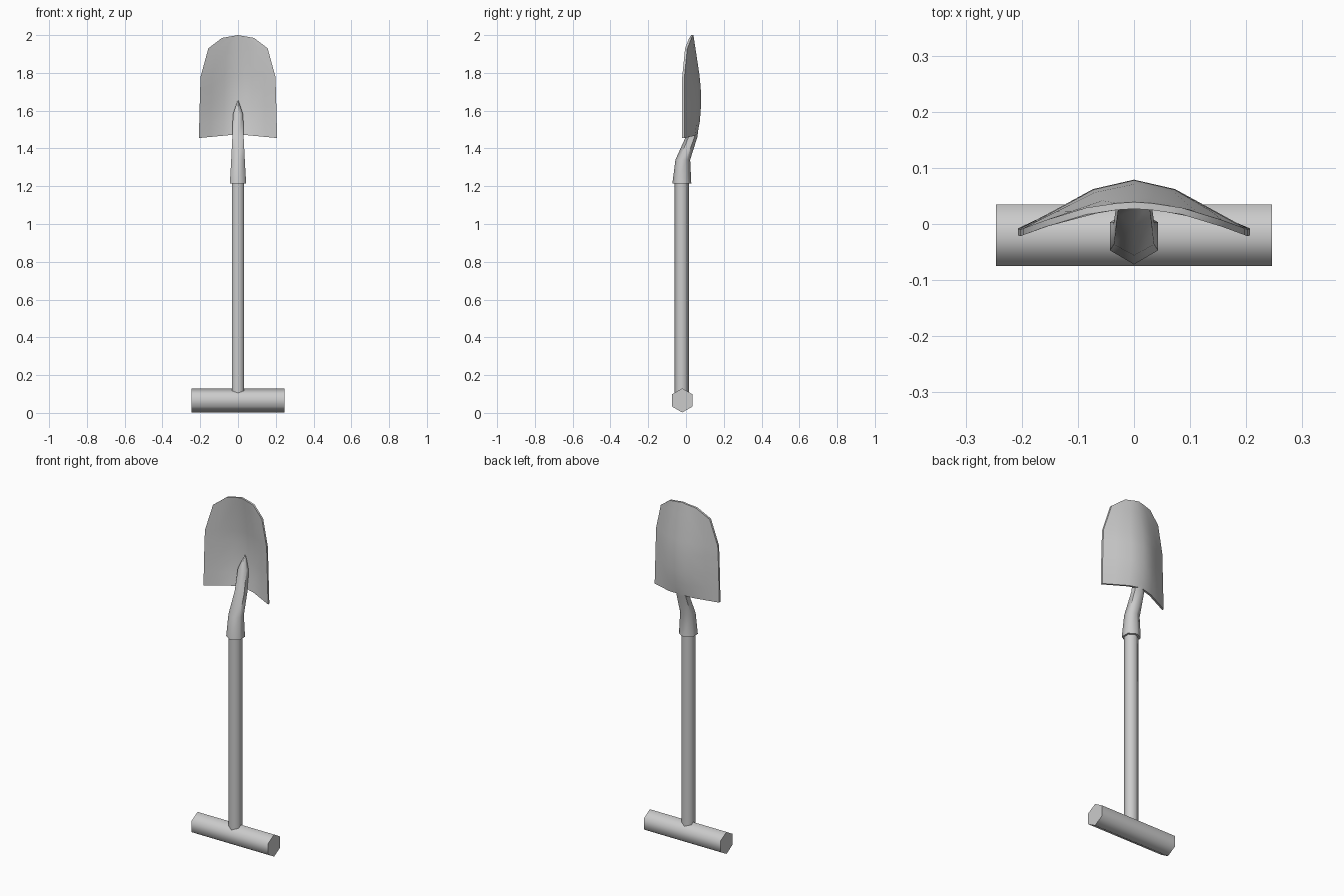
import bpy, bmesh, math

default = bpy.data.objects.get("Cube")
if default:
    bpy.data.objects.remove(default)

grey = bpy.data.materials.new("plain_grey")
grey.use_nodes = True
grey.diffuse_color = (0.6, 0.6, 0.6, 1)
grey.node_tree.nodes["Principled BSDF"].inputs["Base Color"].default_value = (0.6, 0.6, 0.6, 1)


def finish(name, bm, angle):
    """Turn a bmesh into a named, smoothly shaded object."""
    bmesh.ops.recalc_face_normals(bm, faces=bm.faces[:])
    mesh = bpy.data.meshes.new(name)
    bm.to_mesh(mesh)
    bm.free()
    mesh.materials.append(grey)
    obj = bpy.data.objects.new(name, mesh)
    bpy.context.collection.objects.link(obj)
    bpy.ops.object.select_all(action='DESELECT')
    obj.select_set(True)
    bpy.context.view_layer.objects.active = obj
    bpy.ops.object.shade_smooth_by_angle(angle=math.radians(angle))
    return obj


def hex_loft(name, sections):
    """Six-sided tube through (z, centre y, half width x, half depth y) sections."""
    bm = bmesh.new()
    rings = []
    for z, cy, rx, ry in sections:
        angles = [math.radians(90 + 60 * i) for i in range(6)]
        rings.append([bm.verts.new((rx * math.cos(a) / math.cos(math.pi / 6),
                                    cy + ry * math.sin(a), z)) for a in angles])
    for low, high in zip(rings, rings[1:]):
        for i in range(6):
            j = (i + 1) % 6
            bm.faces.new((low[i], low[j], high[j], high[i]))
    bm.faces.new(rings[0])
    bm.faces.new(rings[-1])
    return finish(name, bm, 62)


# Cross grip: a loft stood on its side along x
grip = hex_loft("grip", [(-0.246, 0, 0.055, 0.064), (0.246, 0, 0.055, 0.064)])
for v in grip.data.vertices:
    x, y, z = v.co
    v.co = (z, x - 0.02, y + 0.066)

# Straight shaft and the cranked socket that tapers onto the blade
hex_loft("shaft", [(0.08, -0.023, 0.033, 0.038), (1.25, -0.023, 0.033, 0.038)])
hex_loft("socket", [(1.215, -0.022, 0.043, 0.05), (1.34, -0.017, 0.036, 0.039),
                    (1.46, 0.029, 0.03, 0.031), (1.58, 0.05, 0.027, 0.026),
                    (1.655, 0.066, 0.002, 0.006)])

# Dished blade: rows of (edge z, spine z, half width, edge y, spine y)
rows = [(1.455, 1.475, 0.207, -0.008, 0.06), (1.54, 1.54, 0.205, -0.009, 0.073),
        (1.62, 1.62, 0.203, -0.009, 0.079), (1.72, 1.72, 0.2, -0.009, 0.078),
        (1.78, 1.79, 0.198, -0.008, 0.071), (1.93, 1.93, 0.157, 0.007, 0.05),
        (1.985, 2.0, 0.085, 0.029, 0.039)]
columns = [-1, -0.7, -0.36, 0, 0.36, 0.7, 1]
bm = bmesh.new()
grid = []
for edge_z, spine_z, half, edge_y, spine_y in rows:
    line = []
    for u in columns:
        a = abs(u)
        bend = 0.53 * a if a < 0.4 else 0.19 + 0.81 * (a - 0.36) / 0.64
        line.append(bm.verts.new((u * half, spine_y + (edge_y - spine_y) * bend,
                                  spine_z + (edge_z - spine_z) * a)))
    grid.append(line)
for low, high in zip(grid, grid[1:]):
    for i in range(len(columns) - 1):
        bm.faces.new((low[i], low[i + 1], high[i + 1], high[i]))

# Thicken the sheet towards the front
front = bmesh.ops.extrude_face_region(bm, geom=bm.faces[:], use_keep_orig=True)
for v in front["geom"]:
    if isinstance(v, bmesh.types.BMVert):
        v.co.y -= 0.012
finish("blade", bm, 45)
